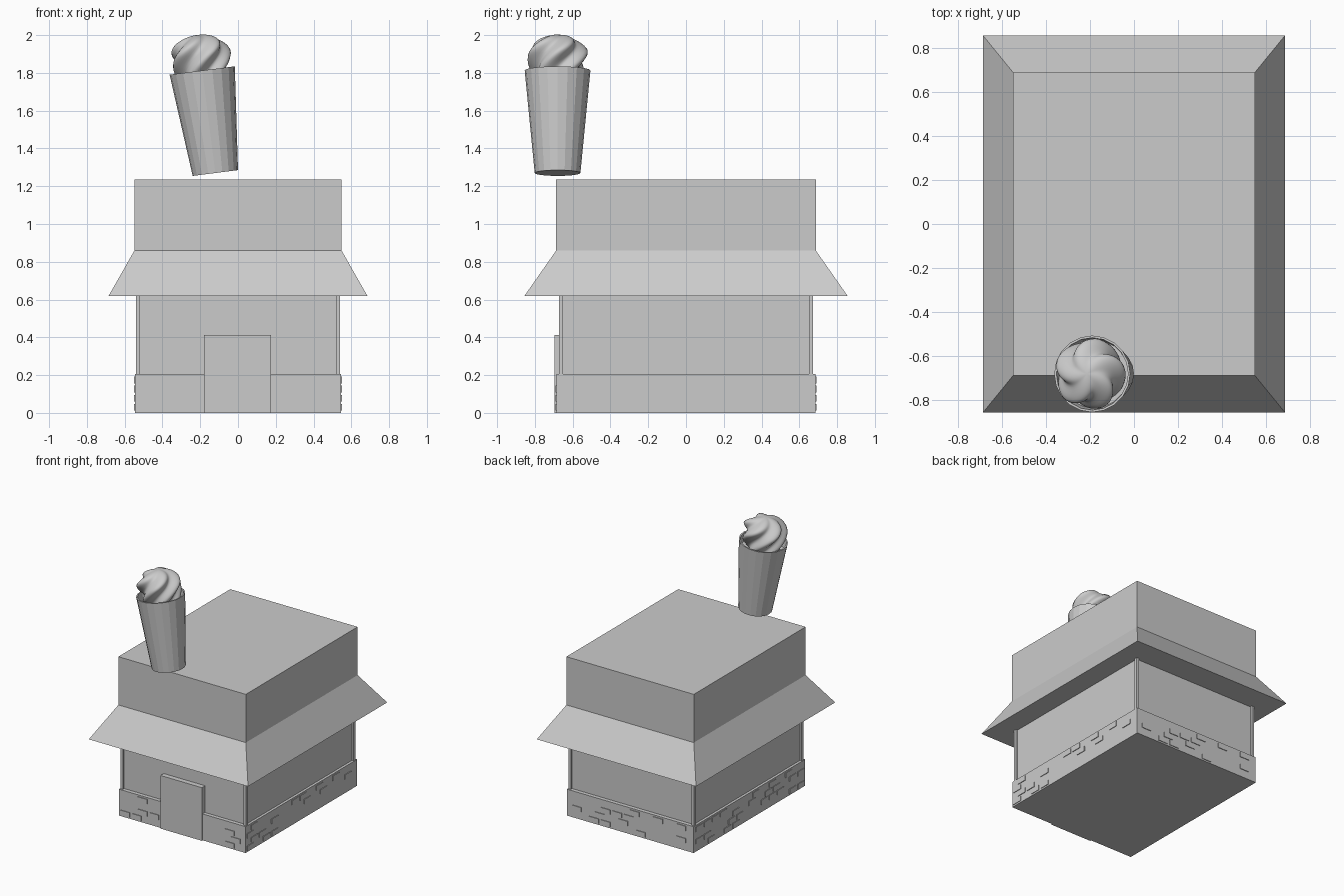
import bpy, bmesh, math, random
from mathutils import Matrix

if "Cube" in bpy.data.objects:
    bpy.data.objects.remove(bpy.data.objects["Cube"])

random.seed(4)
grey = bpy.data.materials.new("plain grey")
grey.diffuse_color = (0.6, 0.6, 0.6, 1)
grey.use_nodes = True
grey.node_tree.nodes["Principled BSDF"].inputs["Base Color"].default_value = grey.diffuse_color


def finish(name, bm):
    bmesh.ops.recalc_face_normals(bm, faces=bm.faces[:])
    me = bpy.data.meshes.new(name)
    bm.to_mesh(me)
    bm.free()
    me.materials.append(grey)
    ob = bpy.data.objects.new(name, me)
    bpy.context.collection.objects.link(ob)
    return ob


def add_box(bm, x0, x1, y0, y1, z0, z1):
    m = Matrix.Translation(((x0 + x1) / 2, (y0 + y1) / 2, (z0 + z1) / 2)) \
        @ Matrix.Diagonal((x1 - x0, y1 - y0, z1 - z0, 1))
    bmesh.ops.create_cube(bm, size=1, matrix=m)


def box(name, *dims):
    bm = bmesh.new()
    add_box(bm, *dims)
    return finish(name, bm)


def loft(bm, rings, cap_start=True, cap_end=True):
    rows = [[bm.verts.new(p) for p in ring] for ring in rings]
    n = len(rows[0])
    for a, b in zip(rows, rows[1:]):
        for i in range(n):
            bm.faces.new((a[i], a[(i + 1) % n], b[(i + 1) % n], b[i]))
    if cap_start:
        bm.faces.new(rows[0][::-1])
    if cap_end:
        bm.faces.new(rows[-1])


# Building body
box("foundation", -0.545, 0.545, -0.685, 0.685, 0, 0.205)
box("lower_wall", -0.525, 0.525, -0.655, 0.655, 0.2, 0.63)
box("door", -0.18, 0.175, -0.695, -0.64, 0, 0.413)

# Corner strips of the lower wall
bm = bmesh.new()
for sx in (-1, 1):
    for sy in (-1, 1):
        xs = sorted((sx * 0.52, sx * 0.54))
        ys = sorted((sy * 0.65, sy * 0.672))
        add_box(bm, *xs, *ys, 0.2, 0.63)
finish("corner_strips", bm)

# Flared awning and upper block as one shell
bm = bmesh.new()
loft(bm, [[(sx * x, sy * y, z) for sx, sy in ((-1, -1), (1, -1), (1, 1), (-1, 1))]
          for x, y, z in ((0.685, 0.855, 0.62), (0.548, 0.687, 0.86), (0.548, 0.687, 1.235))])
finish("awning_and_upper_block", bm)

# Scattered bricks standing slightly proud of the foundation
bm = bmesh.new()
d = 0.005
for axis, half, face in ((0, 0.53, 0.685), (1, 0.67, 0.545)):
    for side in (-1, 1):
        for row in range(4):
            u = -half + (row % 2) * 0.05
            z = 0.012 + row * 0.048
            while u + 0.08 < half:
                at_door = axis == 0 and side == -1 and -0.27 < u < 0.19
                if random.random() < 0.3 and not at_door:
                    out = sorted((side * (face - d), side * (face + d)))
                    if axis == 0:
                        add_box(bm, u, u + 0.08, *out, z, z + 0.036)
                    else:
                        add_box(bm, *out, u, u + 0.08, z, z + 0.036)
                u += 0.1
finish("raised_bricks", bm)

# Tilted cup
tilt = Matrix.Translation((-0.12, -0.68, 1.27)) @ Matrix.Rotation(math.radians(-7.3), 4, 'Y')
bm = bmesh.new()
N = 20
loft(bm, [[(r * math.cos(2 * math.pi * i / N), r * math.sin(2 * math.pi * i / N), z) for i in range(N)]
          for r, z in ((0.121, 0), (0.174, 0.547), (0.164, 0.547), (0.156, 0.48))])
finish("cup", bm).matrix_world = tilt

# Twisted five-lobed cream swirl
rings = []
for k in range(29):
    if k <= 12:
        z = 0.48 + 0.15 * k / 12
        r = 0.163 - 0.04 * ((0.63 - z) / 0.15) ** 1.5
    else:
        a = (k - 12) / 16 * math.radians(88)
        z = 0.63 + 0.107 * math.sin(a)
        r = 0.163 * math.cos(a)
    twist = math.radians(53) - math.radians(120) * (0.737 - z) / 0.257
    ring = []
    for i in range(60):
        t = 2 * math.pi * i / 60
        rr = r * (1 - 0.25 * (0.5 - 0.5 * math.cos(5 * t)))
        ring.append((rr * math.cos(t + twist), rr * math.sin(t + twist), z))
    rings.append(ring)
bm = bmesh.new()
loft(bm, rings)
cream = finish("cream_swirl", bm)
cream.matrix_world = tilt
for p in cream.data.polygons:
    p.use_smooth = True
